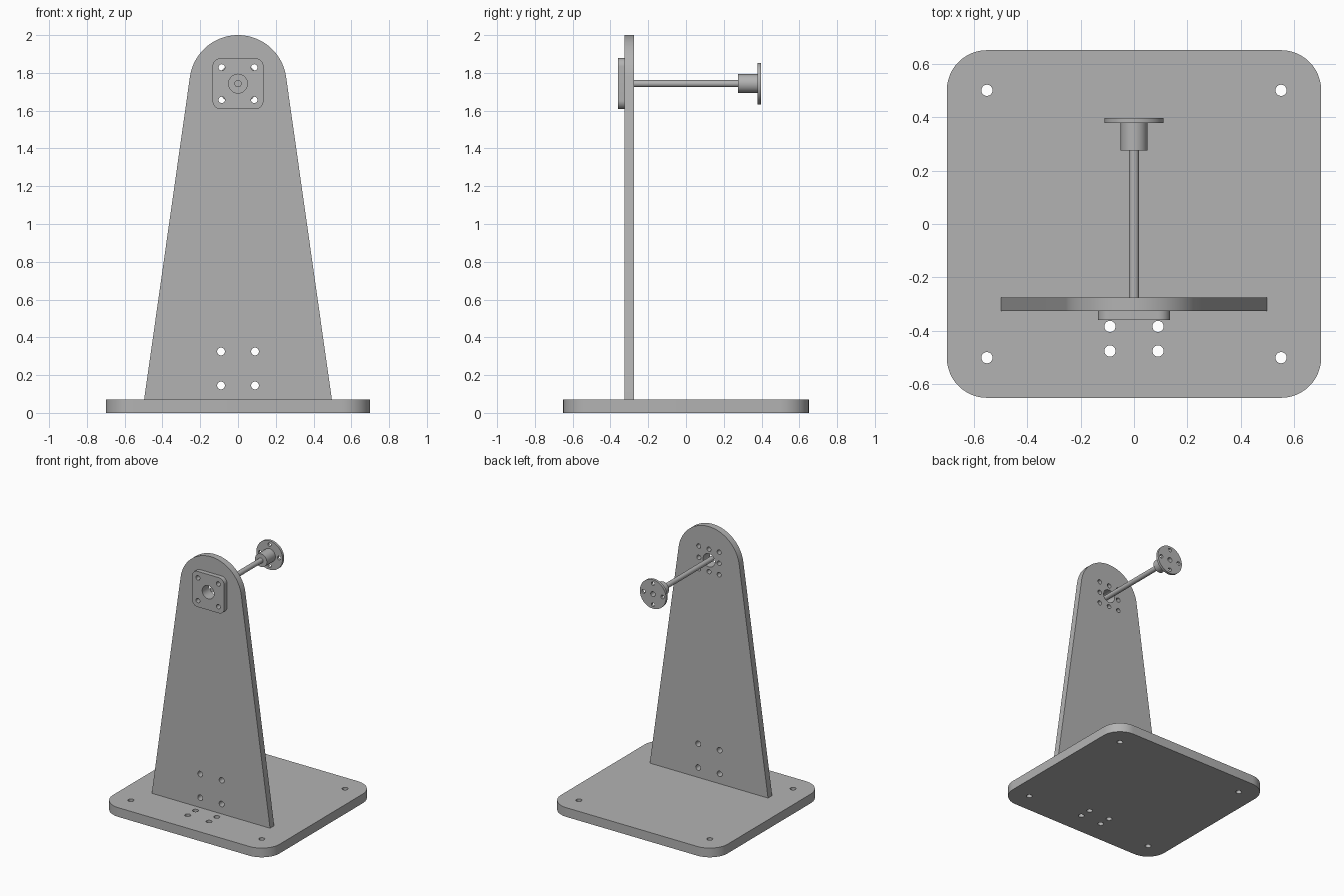
import bpy, bmesh
from math import sin, cos, pi, atan2, asin, hypot
from mathutils import Matrix

if "Cube" in bpy.data.objects:
    bpy.data.objects.remove(bpy.data.objects["Cube"])

metal = bpy.data.materials.new("grey_metal")
metal.use_nodes = True
GREY = (0.45, 0.45, 0.45, 1)
metal.diffuse_color = GREY
metal.node_tree.nodes["Principled BSDF"].inputs["Base Color"].default_value = GREY


def arc(cx, cy, r, a0, a1, n):
    return [(cx + r * cos(a0 + (a1 - a0) * i / n), cy + r * sin(a0 + (a1 - a0) * i / n))
            for i in range(n + 1)]


def circle(cx, cy, r, n=32):
    return arc(cx, cy, r, 0, 2 * pi, n)[:-1]


def rounded_rect(w, h, r, cy=0):
    pts = []
    for k, (sx, sy) in enumerate([(1, 1), (-1, 1), (-1, -1), (1, -1)]):
        pts += arc(sx * (w - r), cy + sy * (h - r), r, k * pi / 2, (k + 1) * pi / 2, 12)
    return pts


def square_holes(dx, y0, y1, r):
    return [circle(sx * dx, y, r, 24) for sx in (-1, 1) for y in (y0, y1)]


def cross_holes(cy, d, r):
    return [circle(d * cos(k * pi / 2), cy + d * sin(k * pi / 2), r, 24) for k in range(4)]


def plate(name, loops, lo, hi, upright=True):
    """Extrude an outline with holes from lo to hi, along y if upright, else along z."""
    curve = bpy.data.curves.new(name, "CURVE")
    curve.dimensions = "2D"
    curve.fill_mode = "BOTH"
    curve.extrude = (hi - lo) / 2
    for loop in loops:
        spline = curve.splines.new("POLY")
        spline.points.add(len(loop) - 1)
        for p, (x, y) in zip(spline.points, loop):
            p.co = (x, y, 0, 1)
        spline.use_cyclic_u = True
    temp = bpy.data.objects.new(name + "_outline", curve)
    bpy.context.collection.objects.link(temp)
    bpy.context.view_layer.update()
    mesh = bpy.data.meshes.new_from_object(temp.evaluated_get(bpy.context.evaluated_depsgraph_get()))
    bpy.data.objects.remove(temp)
    mid = (lo + hi) / 2
    if upright:
        mesh.transform(Matrix.Translation((0, mid, 0)) @ Matrix.Rotation(pi / 2, 4, "X"))
    else:
        mesh.transform(Matrix.Translation((0, 0, mid)))
    bm = bmesh.new()
    bm.from_mesh(mesh)
    bmesh.ops.remove_doubles(bm, verts=bm.verts, dist=0.0001)
    bmesh.ops.recalc_face_normals(bm, faces=bm.faces)
    bm.to_mesh(mesh)
    bm.free()
    mesh.name = name
    mesh.materials.clear()
    mesh.materials.append(metal)
    obj = bpy.data.objects.new(name, mesh)
    bpy.context.collection.objects.link(obj)
    bpy.ops.object.select_all(action="DESELECT")
    obj.select_set(True)
    bpy.context.view_layer.objects.active = obj
    bpy.ops.object.shade_smooth_by_angle(angle=0.6)
    return obj


AXIS = 1.743       # height of the shaft
TOP_R = 0.257      # radius of the rounded top
THICK = 0.07       # base thickness
FOOT = 0.497       # half width of the upright at the base
BACK, FRONT = -0.275, -0.325

# Base with corner bolt holes and a group of bracket holes
plate("base", [rounded_rect(0.7, 0.65, 0.15)]
      + square_holes(0.55, -0.5, 0.5, 0.021)
      + square_holes(0.09, -0.475, -0.383, 0.021), 0, THICK, upright=False)

# Tapered upright: straight sides tangent to the rounded top
drop = AXIS - THICK
tangent = atan2(-drop, FOOT) + pi / 2 - asin(TOP_R / hypot(FOOT, drop))
outline = [(-FOOT, THICK), (FOOT, THICK)] + arc(0, AXIS, TOP_R, tangent, pi - tangent, 40)
plate("upright", [outline, circle(0, AXIS, 0.05)]
      + square_holes(0.09, 0.145, 0.325, 0.021)
      + square_holes(0.086, AXIS - 0.086, AXIS + 0.086, 0.017)
      + cross_holes(AXIS, 0.085, 0.017), FRONT, BACK)

# Square bearing flange on the front
plate("bearing_flange", [rounded_rect(0.135, 0.135, 0.045, AXIS), circle(0, AXIS, 0.05)]
      + square_holes(0.086, AXIS - 0.086, AXIS + 0.086, 0.017), -0.359, FRONT)

# Shaft with hub and round end flange
plate("shaft", [circle(0, AXIS, 0.019)], -0.31, 0.35)
plate("hub", [circle(0, AXIS, 0.05), circle(0, AXIS, 0.019)], 0.275, 0.378)
plate("end_flange", [circle(0, AXIS, 0.11, 48), circle(0, AXIS, 0.019)]
      + cross_holes(AXIS, 0.08, 0.014), 0.378, 0.397)
